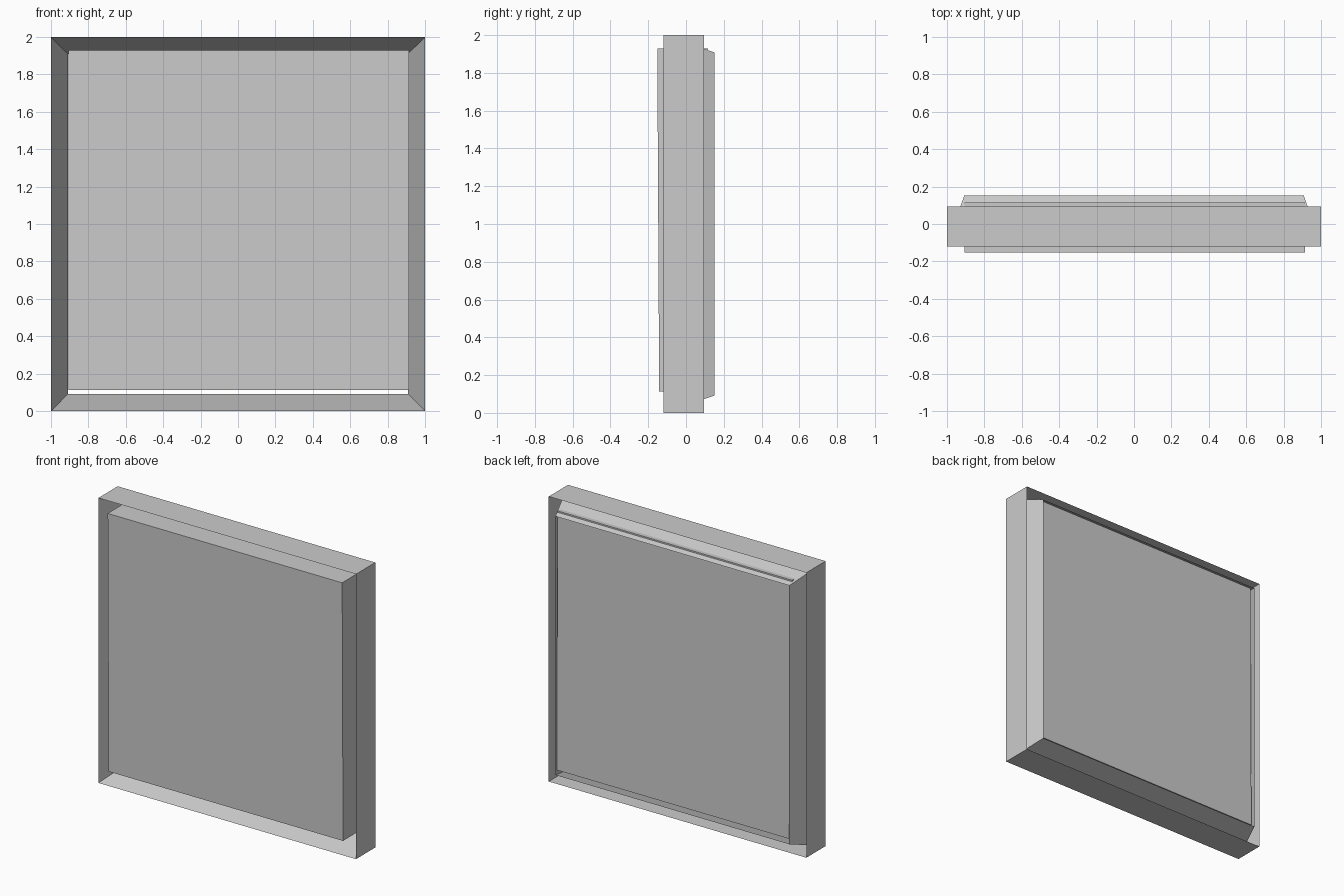
import bpy
import bmesh

if "Cube" in bpy.data.objects:
    bpy.data.objects.remove(bpy.data.objects["Cube"])


def make_object(name, bm):
    bmesh.ops.recalc_face_normals(bm, faces=bm.faces)
    mesh = bpy.data.meshes.new(name)
    bm.to_mesh(mesh)
    bm.free()
    obj = bpy.data.objects.new(name, mesh)
    bpy.context.collection.objects.link(obj)
    return obj


def square_ring(bm, half, y):
    corners = [(-1, -1), (1, -1), (1, 1), (-1, 1)]
    return [bm.verts.new((sx * half, y, 1 + sz * half)) for sx, sz in corners]


# Frame: thin outer wall folded at the front edge into a tapering inner wall
bm = bmesh.new()
profile = [(1.0, 0.094), (1.0, -0.12), (0.908, 0.152)]
rings = [square_ring(bm, half, y) for half, y in profile]
for a, b in zip(rings, rings[1:]):
    for i in range(4):
        j = (i + 1) % 4
        bm.faces.new((a[i], a[j], b[j], b[i]))
make_object("frame", bm)

# Panel: slab leaning very slightly forward inside the frame
bm = bmesh.new()
bmesh.ops.create_cube(bm, size=1)
bmesh.ops.scale(bm, vec=(1.82, 0.268, 1.815), verts=bm.verts)
panel = make_object("panel", bm)
panel.location = (0.005, -0.013, 1.022)
panel.rotation_euler = (0.0055, 0, 0)
